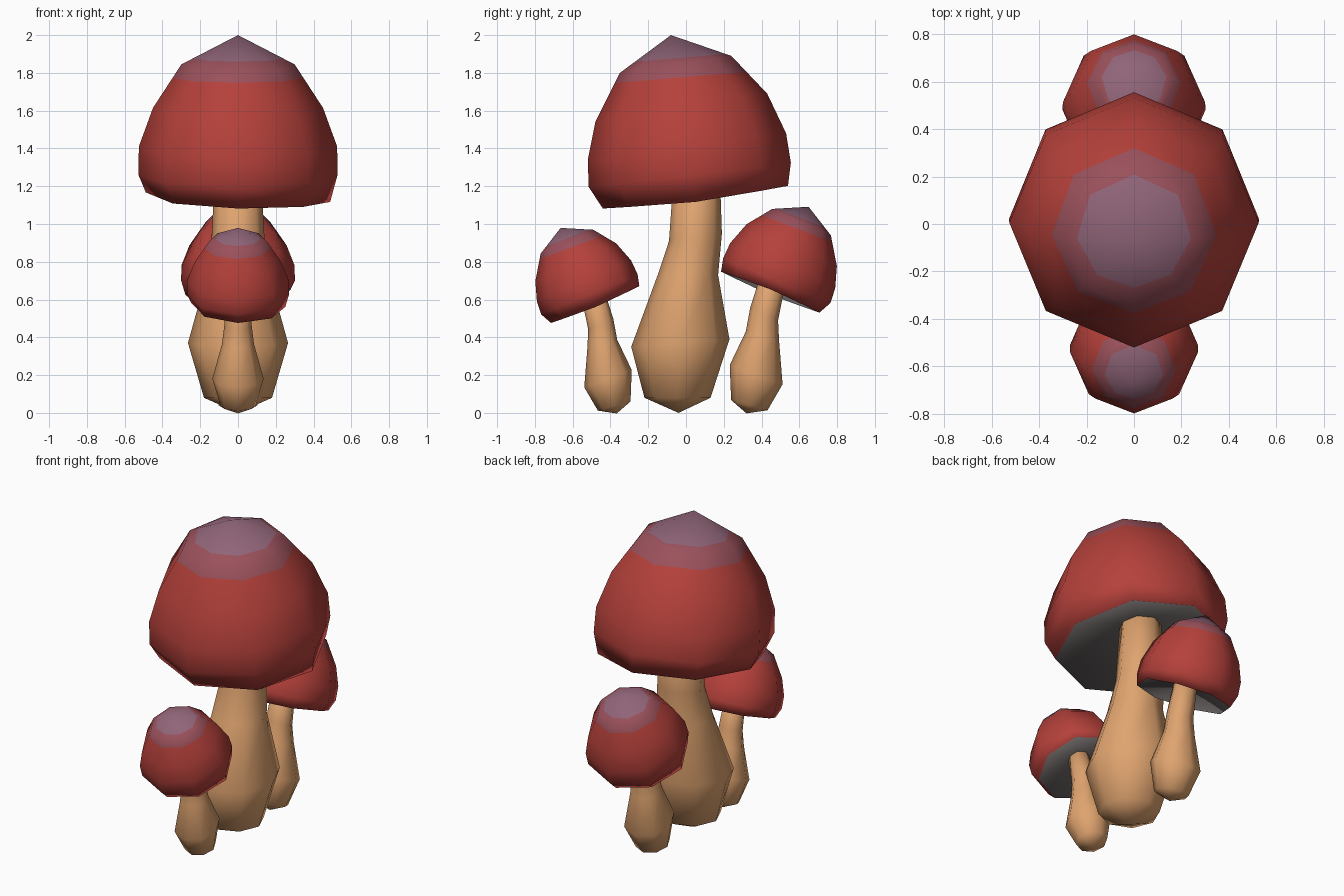
import bpy, bmesh
from math import sin, cos, pi, radians
from mathutils import Matrix, Vector

cube = bpy.data.objects.get("Cube")
if cube:
    bpy.data.objects.remove(cube)

SIDES = 8
ANGLES = [2 * pi * i / SIDES for i in range(SIDES)]


def material(name, color):
    m = bpy.data.materials.new(name)
    m.use_nodes = True
    m.diffuse_color = (*color, 1)
    m.node_tree.nodes["Principled BSDF"].inputs["Base Color"].default_value = (*color, 1)
    return m


RED = material("cap red", (0.46, 0.052, 0.043))
BAND = material("dusky rose", (0.325, 0.082, 0.105))
TIP = material("mauve tip", (0.28, 0.13, 0.19))
GILLS = material("grey underside", (0.18, 0.162, 0.158))
TAN = material("stem tan", (0.74, 0.37, 0.16))


def ring(y, z, rx, ry, lift=0.0, roll=0.0):
    """Tilted octagon: lift raises the back, roll bends the two side corners."""
    return [Vector((rx * cos(a), y + ry * sin(a), z + lift * sin(a) + roll * cos(a) ** 3))
            for a in ANGLES]


def blend(a, b, t, slant):
    """Ring between two others, nearer the second one towards the back."""
    return [p.lerp(q, t + slant * sin(ang)) for p, q, ang in zip(a, b, ANGLES)]


def loft(name, start, rings, end, mats, slots, matrix):
    """Skin from a start point through the rings to an end point; one slot per strip."""
    bm = bmesh.new()
    first, last = bm.verts.new(start), bm.verts.new(end)
    loops = [[bm.verts.new(p) for p in r] for r in rings]
    strips = [[first] * SIDES] + loops + [[last] * SIDES]
    for slot, a, b in zip(slots, strips, strips[1:]):
        for i in range(SIDES):
            j = (i + 1) % SIDES
            corners = list(dict.fromkeys((a[i], a[j], b[j], b[i])))
            bm.faces.new(corners).material_index = slot
    bmesh.ops.recalc_face_normals(bm, faces=bm.faces)
    bm.transform(matrix)
    mesh = bpy.data.meshes.new(name)
    bm.to_mesh(mesh)
    bm.free()
    for m in mats:
        mesh.materials.append(m)
    mesh.shade_smooth()
    bpy.context.collection.objects.link(bpy.data.objects.new(name, mesh))


# Cap rings from crown to rim, with extra rings where the colours change
apex = Vector((0, -0.08, 2.0))
crown = ring(-0.055, 1.845, 0.30, 0.295, 0.045)
shoulder = ring(-0.025, 1.615, 0.45, 0.455, 0.075)
cap_rings = [
    blend([apex] * SIDES, crown, 0.8, 0.1),
    crown,
    blend(crown, shoulder, 0.31, 0.11),
    shoulder,
    ring(0.005, 1.41, 0.525, 0.525, 0.07),
    ring(0.02, 1.26, 0.527, 0.535, 0.065),
    ring(0.05, 1.142, 0.488, 0.49, 0.06, -0.025),
]
cap_slots = [0, 1, 1, 2, 2, 2, 2, 3]
hollow = Vector((0, 0.03, 1.32))

# Bulbous, slightly bent stem from the foot up into the cap
stem_rings = [
    ring(-0.045, 0.08, 0.18, 0.175),
    ring(-0.03, 0.37, 0.265, 0.26, 0.02),
    ring(0.01, 0.73, 0.165, 0.16),
    ring(0.05, 0.93, 0.14, 0.14, 0.02),
    ring(0.06, 1.40, 0.115, 0.115),
]


def mushroom(prefix, matrix):
    loft(prefix + "_cap", apex, cap_rings, hollow,
         [TIP, BAND, RED, GILLS], cap_slots, matrix)
    loft(prefix + "_stem", Vector((0, -0.04, 0.0)), stem_rings,
         Vector((0, 0.06, 1.40)), [TAN], [0] * 6, matrix)


def place(size, lean, turn, target):
    """Scale, lean and turn a mushroom about the lowest point of its rim."""
    return (Matrix.Translation(target) @ Matrix.Rotation(radians(turn), 4, "Z")
            @ Matrix.Rotation(radians(lean), 4, "X") @ Matrix.Scale(size, 4)
            @ Matrix.Translation((0, 0.44, -1.08)))


mushroom("large", Matrix.Identity(4))
mushroom("small_front", place(0.513, 15.7, 0, (0, -0.714, 0.475)))
mushroom("small_back", place(0.571, 15.6, 180, (0, 0.706, 0.53)))
